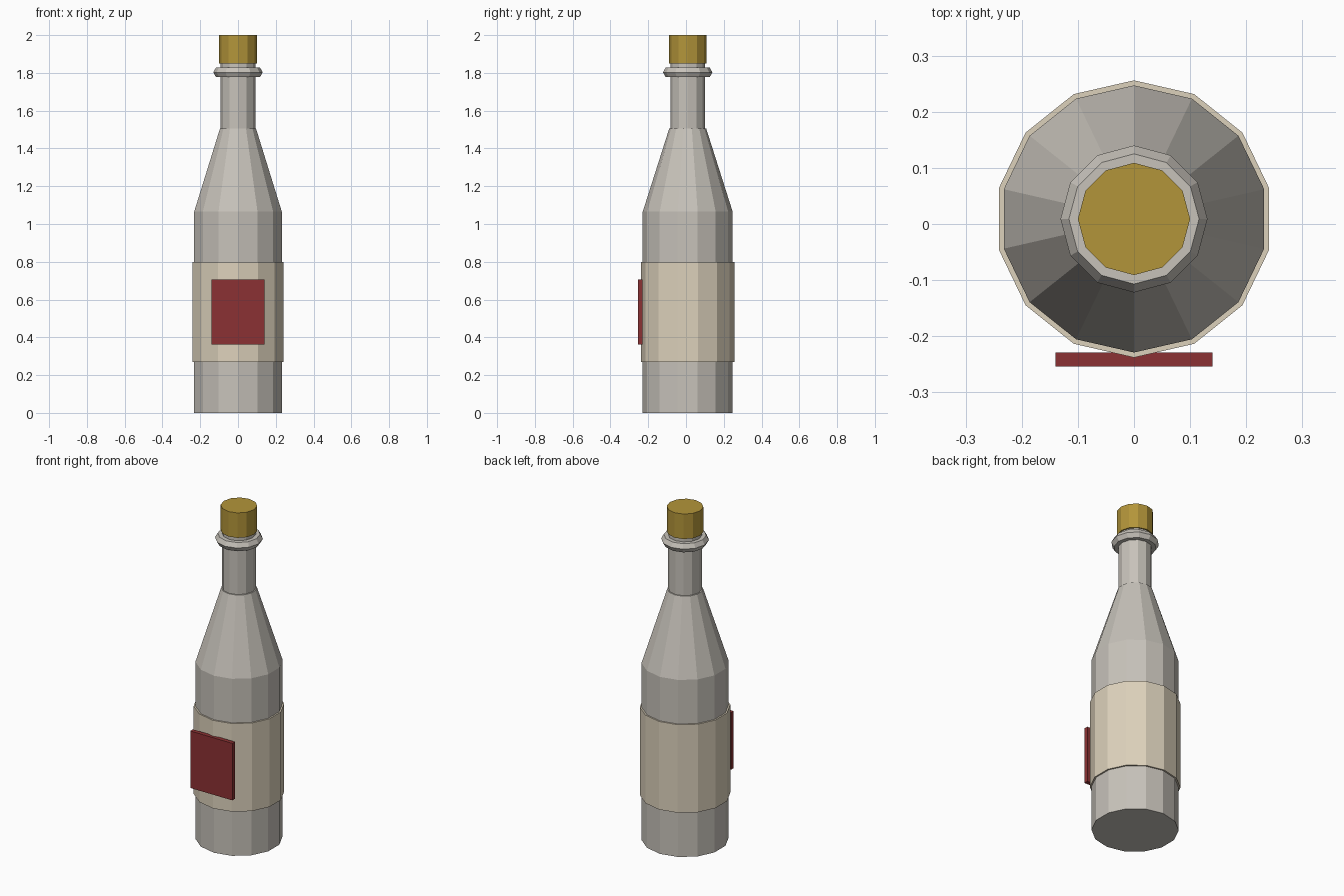
import bpy
import bmesh
from math import sin, cos, pi, tau

cube = bpy.data.objects.get("Cube")
if cube:
    bpy.data.objects.remove(cube)

AXIS_Y = 0.009  # the bottle axis sits slightly behind the centre


def material(name, rgb):
    mat = bpy.data.materials.new(name)
    mat.use_nodes = True
    color = (*rgb, 1.0)
    mat.diffuse_color = color
    mat.node_tree.nodes["Principled BSDF"].inputs["Base Color"].default_value = color
    return mat


def add_object(name, bm, mat):
    bmesh.ops.recalc_face_normals(bm, faces=bm.faces[:])
    mesh = bpy.data.meshes.new(name)
    bm.to_mesh(mesh)
    bm.free()
    mesh.materials.append(mat)
    obj = bpy.data.objects.new(name, mesh)
    bpy.context.collection.objects.link(obj)
    return obj


def lathe(name, profile, sides, mat, ring=False):
    """Turn (radius, z) points about the axis; cap the ends unless it is a ring."""
    bm = bmesh.new()
    loops = []
    for r, z in profile:
        angles = [tau * i / sides for i in range(sides)]
        loops.append([bm.verts.new((r * sin(a), r * cos(a), z)) for a in angles])
    pairs = list(zip(loops, loops[1:]))
    if ring:
        pairs.append((loops[-1], loops[0]))
    else:
        bm.faces.new(loops[0])
        bm.faces.new(loops[-1])
    for low, high in pairs:
        for i in range(sides):
            j = (i + 1) % sides
            bm.faces.new((low[i], low[j], high[j], high[i]))
    obj = add_object(name, bm, mat)
    obj.location.y = AXIS_Y
    return obj


def box(name, low, high, mat):
    bm = bmesh.new()
    bmesh.ops.create_cube(bm, size=1)
    for v in bm.verts:
        v.co = [(a + b) / 2 + c * (b - a) for a, b, c in zip(low, high, v.co)]
    return add_object(name, bm, mat)


glass = material("pale grey glass", (0.57, 0.54, 0.49))
paper = material("cream paper", (0.72, 0.64, 0.50))
red = material("dark red", (0.26, 0.031, 0.033))
gold = material("gold", (0.45, 0.30, 0.042))

# Body with tapering shoulder, and the neck
lathe("body", [(0.238, 0), (0.238, 1.065), (0.098, 1.505)], 14, glass)
lathe("neck", [(0.092, 1.49), (0.092, 1.87)], 12, glass)

# Lip ring with a hexagonal section
section = [(0.101 + 0.03 * cos(k * pi / 3), 1.803 + 0.03 * sin(k * pi / 3))
           for k in range(6)]
lathe("lip_ring", section, 12, glass, ring=True)

# Stopper
lathe("stopper", [(0.1, 1.85), (0.1, 2.0)], 12, gold)

# Wrapped label and the front plate
lathe("label", [(0.247, 0.27), (0.247, 0.80)], 14, paper)
box("label_plate", (-0.14, -0.254, 0.362), (0.14, -0.229, 0.705), red)
